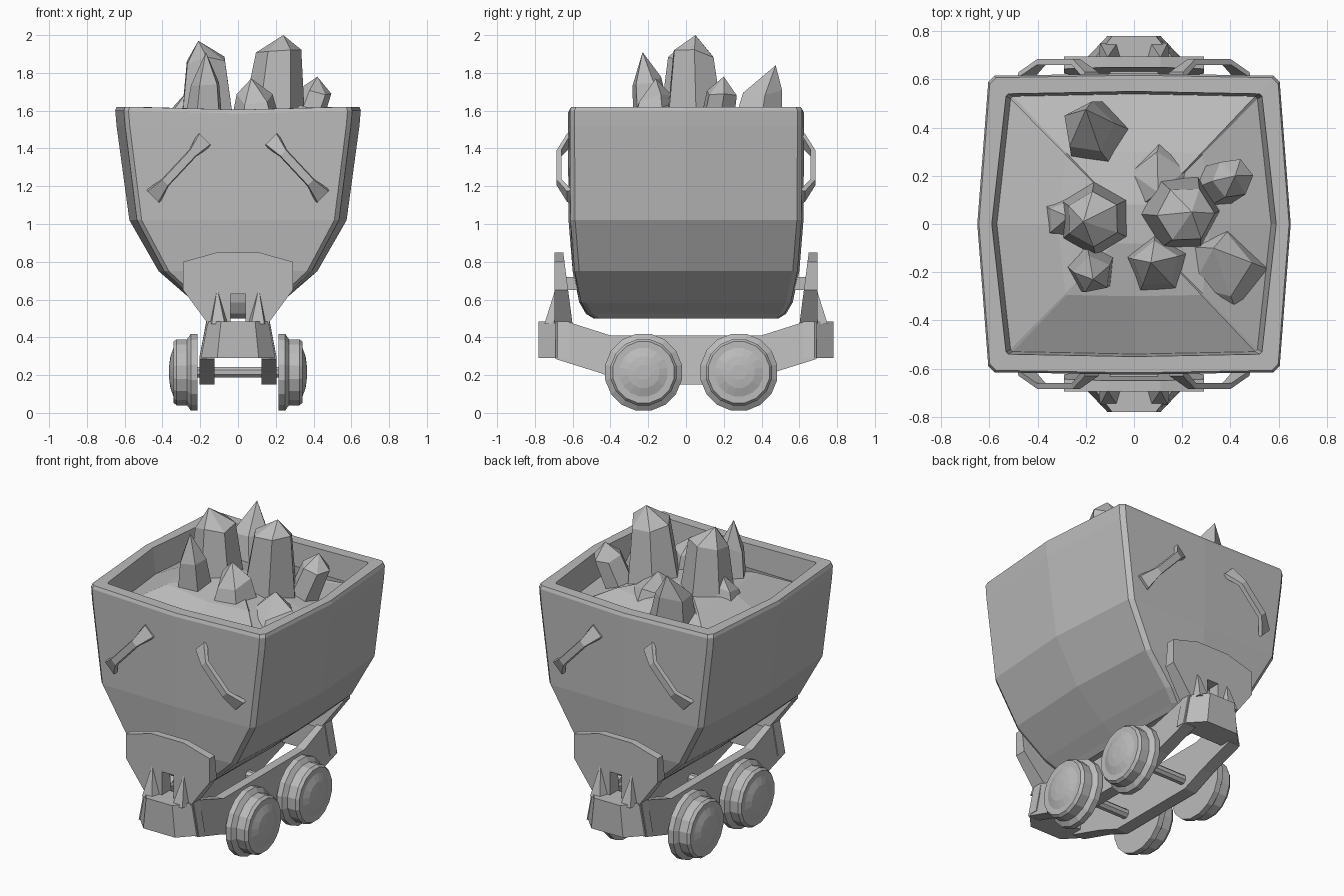
import bpy, bmesh, math, random
from mathutils import Vector

if "Cube" in bpy.data.objects:
    bpy.data.objects.remove(bpy.data.objects["Cube"])

random.seed(4)
grey = bpy.data.materials.new("stone_grey")
grey.diffuse_color = (0.5, 0.5, 0.5, 1)
grey.use_nodes = True
grey.node_tree.nodes["Principled BSDF"].inputs["Base Color"].default_value = grey.diffuse_color


def make(name, verts, faces):
    me = bpy.data.meshes.new(name)
    me.from_pydata([tuple(v) for v in verts], [], faces)
    bm = bmesh.new()
    bm.from_mesh(me)
    bmesh.ops.recalc_face_normals(bm, faces=bm.faces)
    bm.to_mesh(me)
    bm.free()
    me.materials.append(grey)
    ob = bpy.data.objects.new(name, me)
    bpy.context.collection.objects.link(ob)
    return ob


def loft(name, loops, cap_start=True, cap_end=True):
    """Skin a list of closed loops that all have the same point count."""
    n = len(loops[0])
    verts = [p for lp in loops for p in lp]
    faces = []
    for i in range(len(loops) - 1):
        for j in range(n):
            k = (j + 1) % n
            faces.append((i * n + j, i * n + k, (i + 1) * n + k, (i + 1) * n + j))
    if cap_start:
        faces.append(tuple(range(n)))
    if cap_end:
        faces.append(tuple(range(len(verts) - n, len(verts))))
    return make(name, verts, faces)


# Tub: horizontal loops with bulging sides and small corner chamfers
def tub_loop(xm, ye, z, dip=0.0, c=0.025, k=0.93):
    xc, yc = xm * k, ye - 0.01
    quarter = [(xm, 0), (xc, yc - c), (xc - c, yc), (0, ye)]
    pts = quarter + [(-x, y) for x, y in quarter[2::-1]]
    pts += [(-x, -y) for x, y in quarter[1:]] + [(x, -y) for x, y in quarter[2:0:-1]]
    return [Vector((x, y, z - (dip if x == 0 else 0))) for x, y in pts]


levels = [(0.12, 0.49, 0.5), (0.15, 0.53, 0.525), (0.23, 0.565, 0.585), (0.42, 0.6, 0.75),
          (0.575, 0.622, 1.02), (0.643, 0.625, 1.52)]
outer = [tub_loop(*lv) for lv in levels]
outer += [tub_loop(0.65, 0.625, 1.6, 0.015), tub_loop(0.643, 0.617, 1.62, 0.015)]
inner = [tub_loop(0.59, 0.55, 1.62, 0.015, 0.01, 0.9), tub_loop(0.56, 0.535, 1.4, 0, 0.01, 0.9)]
loft("tub", outer + inner, True, False)

# Rubble mound filling the tub
edge = tub_loop(0.575, 0.545, 1.46, 0, 0.01, 0.9)
mid = [Vector((p.x * 0.55, p.y * 0.55, 1.57 + random.uniform(-0.03, 0.03))) for p in edge]
top = [Vector((p.x * 0.15, p.y * 0.15, 1.6)) for p in edge]
loft("rubble_mound", [edge, mid, top], False, True)


# Crystals: (base x, y, r), (shoulder x, y, z, r), (apex x, y, z), sides
def crystal(name, base, sh, apex, n):
    a0 = random.uniform(0, 6.28)

    def ring(x, y, z, r, jitter):
        out = []
        for i in range(n):
            a = a0 + math.tau * i / n
            out.append(Vector((x + r * math.cos(a), y + r * math.sin(a),
                               z + random.uniform(-jitter, jitter))))
        return out
    verts = ring(base[0], base[1], 1.45, base[2], 0) + ring(*sh, 0.03) + [Vector(apex)]
    faces = []
    for j in range(n):
        k = (j + 1) % n
        faces += [(j, k, n + k, n + j), (n + j, n + k, 2 * n)]
    faces.append(tuple(range(n)))
    make(name, verts, faces)


crystal("crystal_tall_right", (0.18, 0.05, 0.18), (0.215, 0.04, 1.9, 0.12), (0.24, 0.05, 2.0), 6)
crystal("crystal_tall_left", (-0.16, 0.02, 0.17), (-0.17, 0.02, 1.86, 0.115), (-0.21, 0.01, 1.97), 6)
crystal("crystal_front_left", (-0.18, -0.17, 0.12), (-0.17, -0.21, 1.76, 0.08), (-0.17, -0.23, 1.91), 5)
crystal("crystal_back", (-0.15, 0.36, 0.15), (-0.19, 0.4, 1.7, 0.11), (-0.2, 0.475, 1.84), 5)
crystal("crystal_small_right", (0.32, 0.15, 0.1), (0.41, 0.19, 1.7, 0.085), (0.42, 0.2, 1.78), 6)
crystal("crystal_small_front", (0.1, -0.17, 0.16), (0.09, -0.17, 1.66, 0.1), (0.07, -0.16, 1.77), 5)
crystal("lump_right", (0.36, -0.2, 0.2), (0.35, -0.17, 1.55, 0.14), (0.33, -0.1, 1.63), 5)
crystal("lump_left", (-0.28, 0.02, 0.14), (-0.28, 0.02, 1.62, 0.08), (-0.27, 0.03, 1.7), 5)
crystal("lump_back", (0.12, 0.2, 0.17), (0.1, 0.18, 1.58, 0.12), (0.1, 0.13, 1.66), 5)

# Parts repeated on the front (-1) and back (+1) ends
for s, end in ((-1, "front"), (1, "back")):
    # Grab handles: a bridged strap running diagonally, flared at the ends
    for m, side in ((-1, "left"), (1, "right")):
        loops = []
        across = Vector((m, 0, 1)).normalized()
        for x, z, y, w in ((0.45, 1.145, 0.605, 0.05), (0.385, 1.22, 0.66, 0.026),
                           (0.24, 1.375, 0.66, 0.026), (0.175, 1.45, 0.605, 0.05)):
            c = Vector((m * x, s * y, z))
            d = Vector((0, s * 0.025, 0))
            loops.append([c - across * w, c + across * w,
                          c + across * w * 0.8 + d, c - across * w * 0.8 + d])
        loft(f"handle_{end}_{side}", loops)

    # Bracket plate, forked at the bottom
    half = [(0.04, 0.63), (0.04, 0.46), (0.15, 0.46), (0.29, 0.65), (0.29, 0.8), (0.11, 0.85)]
    outline = half + [(-x, z) for x, z in reversed(half)]
    loft(f"bracket_{end}", [[Vector((x, s * 0.695, z)) for x, z in outline],
                            [Vector((x, s * (0.65 - (0.85 - z) * 0.13), z)) for x, z in outline]])

    # Pivot block joining bracket and tub
    loft(f"pivot_{end}", [[Vector((x, s * y, z)) for x, z in
                           ((-0.1, 0.65), (0.1, 0.65), (0.1, 0.72), (-0.1, 0.72))]
                          for y in (0.67, 0.56)])

    # Pointed ribs standing on the frame end
    for m in (-1, 1):
        base = [Vector((m * x, s * y, 0.47)) for x, y in
                ((0.05, 0.68), (0.15, 0.68), (0.14, 0.75), (0.07, 0.75))]
        make(f"rib_{end}", base + [Vector((m * 0.11, s * 0.69, 0.66))],
             [(0, 1, 4), (1, 2, 4), (2, 3, 4), (3, 0, 4), (0, 1, 2, 3)])

    # Tapered frame end block
    plan = [(0.205, 0.62), (0.205, 0.68), (0.11, 0.78)]
    plan += [(-x, y) for x, y in reversed(plan)]
    loft(f"frame_end_{end}", [[Vector((x * k, s * y, z)) for x, y in plan]
                              for z, k in ((0.29, 1), (0.485, 0.82))])

# Frame side rails
rail = [(0, 0.41), (0.4, 0.41), (0.62, 0.48), (0.69, 0.48), (0.69, 0.285), (0.45, 0.21), (0.3, 0.15)]
rail += [(-y, z) for y, z in reversed(rail[1:])]
for m, side in ((-1, "left"), (1, "right")):
    loft(f"rail_{side}", [[Vector((m * (x - max(0, z - 0.29) * slope), y, z)) for y, z in rail]
                          for x, slope in ((0.125, 0), (0.205, 0.2))])


# Wheels and axles, lathed about x
def lathe(name, profile, y, z, n):
    loft(name, [[Vector((x, y + r * math.cos(math.tau * (i + .5) / n),
                         z + r * math.sin(math.tau * (i + .5) / n))) for i in range(n)]
                for x, r in profile])


wheel = [(0.215, 0.207), (0.25, 0.207), (0.27, 0.178), (0.325, 0.178), (0.342, 0.165),
         (0.342, 0.13), (0.358, 0.085), (0.364, 0.04)]
for y, end in ((-0.225, "front"), (0.28, "back")):
    lathe(f"axle_{end}", [(-0.22, 0.03), (0.22, 0.03)], y, 0.215, 8)
    for m in (-1, 1):
        lathe(f"wheel_{end}", [(m * x, r) for x, r in wheel], y, 0.215, 16)
